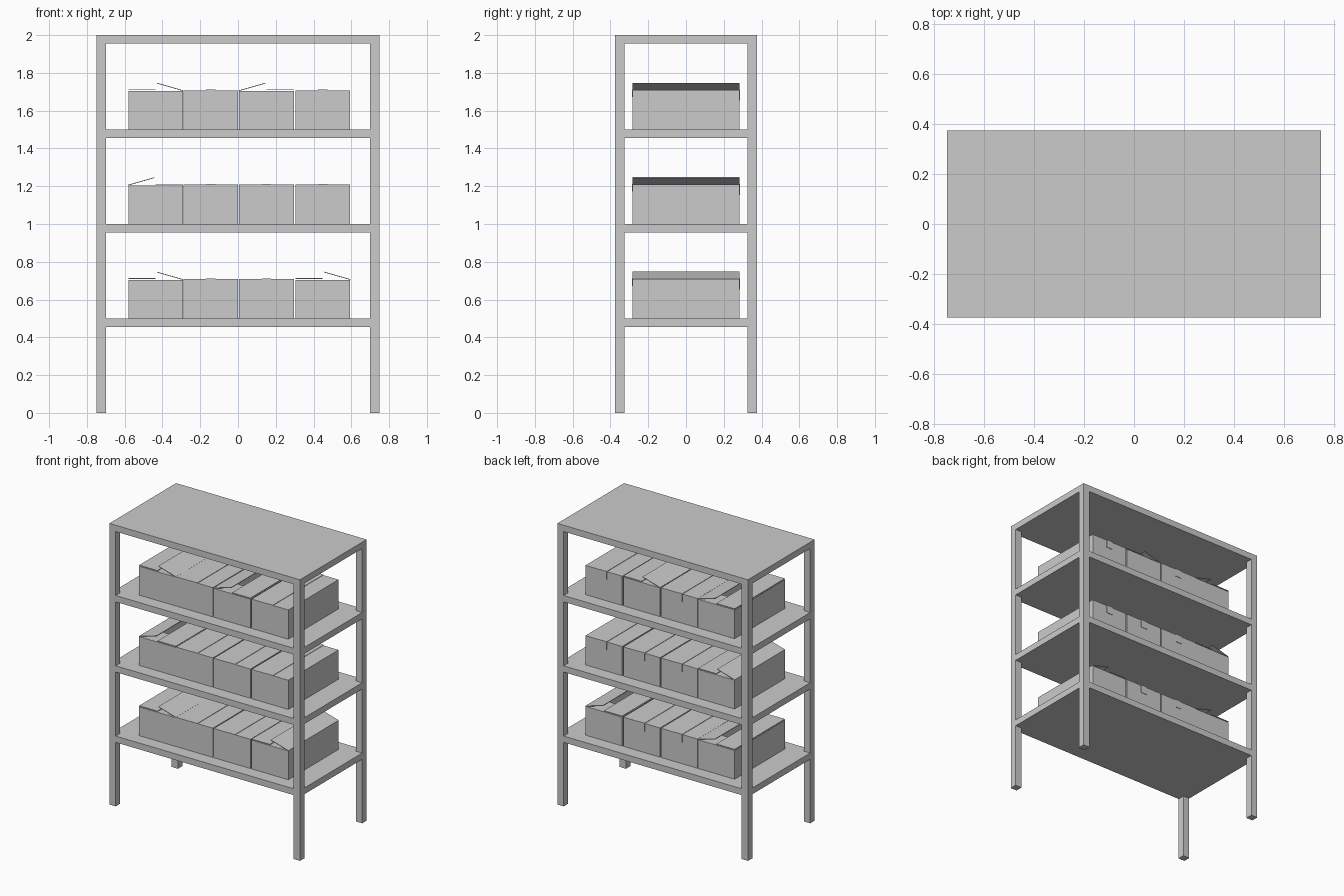
import bpy, bmesh
from math import radians
from mathutils import Matrix, Vector

if "Cube" in bpy.data.objects:
    bpy.data.objects.remove(bpy.data.objects["Cube"])

W, D, H, T = 0.289, 0.565, 0.204, 0.004   # carton width, depth, wall height, card thickness


def finish(name, bm):
    mesh = bpy.data.meshes.new(name)
    bm.to_mesh(mesh)
    bm.free()
    ob = bpy.data.objects.new(name, mesh)
    bpy.context.collection.objects.link(ob)
    return ob


def block(bm, x, y, z, pose=Matrix()):
    """Axis-aligned block from (min, max) ranges, then placed by a pose matrix."""
    size = Vector((x[1] - x[0], y[1] - y[0], z[1] - z[0]))
    mid = Vector((x[0] + x[1], y[0] + y[1], z[0] + z[1])) / 2
    bmesh.ops.create_cube(bm, size=1,
                          matrix=pose @ Matrix.Translation(mid) @ Matrix.Diagonal(size).to_4x4())


# Rack: cells of a coarse lattice, keeping only the outer skin of boards and posts
def make_rack():
    xs = (-0.75, -0.70, 0.70, 0.75)
    ys = (-0.375, -0.325, 0.325, 0.375)
    zs = (0, 0.455, 0.5, 0.955, 1.0, 1.455, 1.5, 1.955, 2.0)

    def filled(c):
        i, j, k = c
        if not (0 <= i < 3 and 0 <= j < 3 and 0 <= k < 8):
            return False
        return k % 2 == 1 or (i != 1 and j != 1)

    bm = bmesh.new()
    for c in [(i, j, k) for i in range(3) for j in range(3) for k in range(8)]:
        if not filled(c):
            continue
        for axis in range(3):
            for side in (0, 1):
                n = list(c)
                n[axis] += 2 * side - 1
                if filled(n):
                    continue
                u, v = (axis + 1) % 3, (axis + 2) % 3
                ring = [(0, 0), (1, 0), (1, 1), (0, 1)]
                if not side:
                    ring.reverse()
                verts = []
                for a, b in ring:
                    p = list(c)
                    p[axis] += side
                    p[u] += a
                    p[v] += b
                    verts.append(bm.verts.new((xs[p[0]], ys[p[1]], zs[p[2]])))
                bm.faces.new(verts)
    bmesh.ops.remove_doubles(bm, verts=bm.verts, dist=1e-5)
    bmesh.ops.dissolve_limit(bm, angle_limit=0.01, verts=bm.verts, edges=bm.edges)
    finish("shelf_rack", bm)


# Carton: hollow body, two inner flaps, two outer flaps, tape when closed
def make_carton(name, loc, raised):
    """raised: 0 closed, -1 left flap lifted, 1 right flap lifted."""
    bm = bmesh.new()
    block(bm, (-W / 2, W / 2), (-D / 2, D / 2), (0, H))
    bm.faces.ensure_lookup_table()
    top = max(bm.faces, key=lambda f: f.calc_center_median().z)
    bmesh.ops.delete(bm, geom=[top], context='FACES_ONLY')
    body = finish(name + "_body", bm)
    mod = body.modifiers.new("card", 'SOLIDIFY')
    mod.thickness, mod.offset = T, -1
    body.location = loc

    bm = bmesh.new()
    # inner front and back flaps, tucked between the walls
    for s in (-1, 1):
        y = sorted((s * (D / 2 - T), s * (D / 2 - W / 2)))
        block(bm, (-W / 2 + T, W / 2 - T), y, (H - T, H))
    # outer side flaps, hinged on the long edges
    for s in (-1, 1):
        lift = 0.005 if raised == -s else 0
        angle = radians(16) * s if raised == s else 0
        pose = Matrix.Translation((s * W / 2, 0, H + lift)) @ Matrix.Rotation(angle, 4, 'Y')
        x = sorted((0, -s * (W / 2 - 0.0005)))
        block(bm, x, (-D / 2, D / 2), (0, T), pose)
    finish(name + "_flaps", bm).location = loc

    if not raised:
        bm = bmesh.new()
        w, t, z = 0.025, 0.003, H + T
        block(bm, (-w, w), (-D / 2 - t, D / 2 + t), (z, z + t))
        block(bm, (-w, w), (-D / 2 - t, -D / 2), (z - 0.035, z))
        block(bm, (-w, w), (D / 2, D / 2 + t), (z - 0.055, z))
        finish(name + "_tape", bm).location = loc


make_rack()
layout = {0.5: (1, 0, 0, 1), 1.0: (-1, 0, 0, 0), 1.5: (1, 0, -1, 0)}
centres = (-0.436, -0.145, 0.151, 0.449)
for level, (z, states) in enumerate(layout.items(), 1):
    for n, (x, raised) in enumerate(zip(centres, states), 1):
        make_carton(f"carton_{level}_{n}", (x, 0, z), raised)
